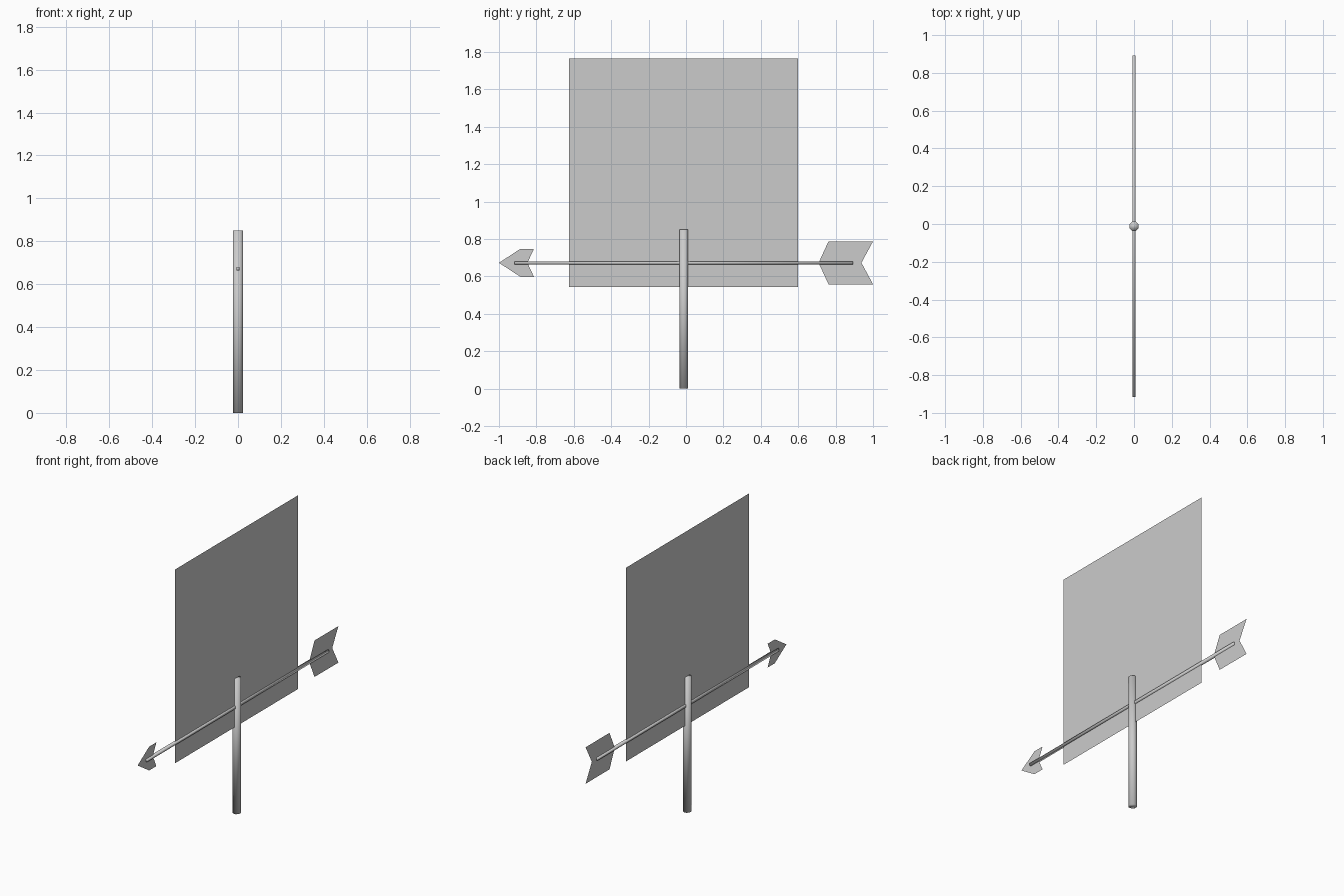
import bpy
from math import pi

if "Cube" in bpy.data.objects:
    bpy.data.objects.remove(bpy.data.objects["Cube"])

YC = -0.012   # centre line of pole and rod
ZA = 0.673    # height of the arrow


def bar(name, sides, radius, length, loc, rot=(0, 0, 0)):
    bpy.ops.mesh.primitive_cylinder_add(vertices=sides, radius=radius, depth=length)
    ob = bpy.context.object
    ob.name = name
    # turn the cross-section so flats face the axes
    ob.rotation_euler = (0, 0, pi / sides)
    bpy.ops.object.transform_apply(rotation=True)
    ob.rotation_euler = rot
    ob.location = loc
    bpy.ops.object.shade_smooth()
    return ob


def sheet(name, pts):
    me = bpy.data.meshes.new(name)
    me.from_pydata([(0, y, z) for y, z in pts], [], [range(len(pts))])
    ob = bpy.data.objects.new(name, me)
    bpy.context.collection.objects.link(ob)
    return ob


def flight(name, tip, shoulder, back, notch, half):
    # thin chevron plate, symmetrical about the rod
    sheet(name, [(tip, ZA), (shoulder, ZA - half), (back, ZA - half),
                 (notch, ZA), (back, ZA + half), (shoulder, ZA + half)])


# upright pole and horizontal rod
bar("pole", 8, 0.026, 0.85, (0, YC, 0.425))
bar("arrow_rod", 4, 0.0115, 1.81, (0, YC, ZA), (pi / 2, 0, 0))

# arrow head and tail plates
flight("arrow_head", -1.0, -0.885, -0.813, -0.848, 0.075)
flight("arrow_tail", 0.709, 0.762, 1.0, 0.938, 0.115)

# large square vane panel
sheet("vane_panel", [(-0.625, 0.545), (0.6, 0.545), (0.6, 1.766), (-0.625, 1.766)])
